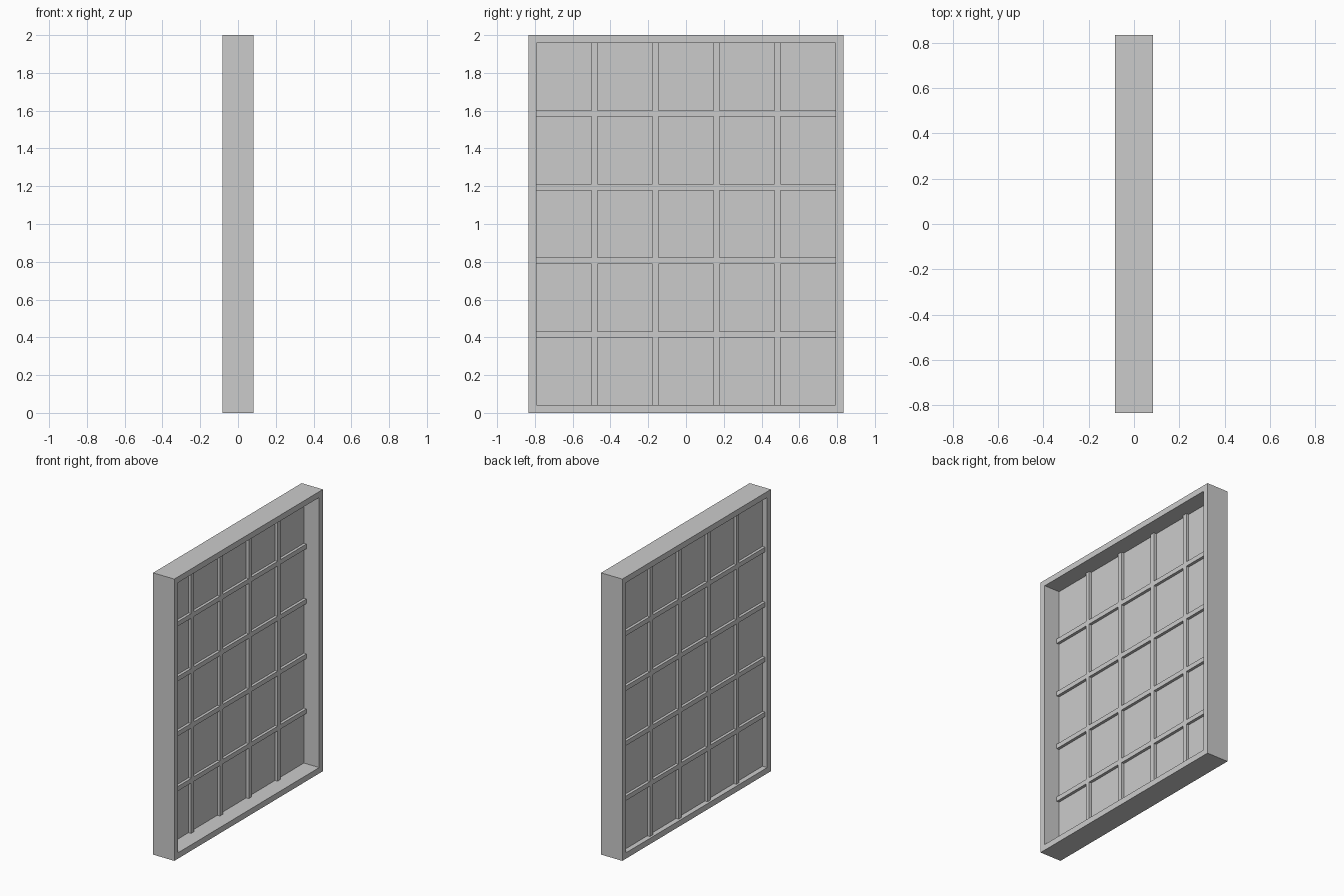
import bpy, bmesh

if "Cube" in bpy.data.objects:
    bpy.data.objects.remove(bpy.data.objects["Cube"])

HALF_DEPTH, HALF_WIDTH, HEIGHT = 0.0833, 0.8333, 2.0
RIM = 0.0415          # frame thickness
BAR, BAR_DEPTH = 0.033, 0.05
PANE_X, PANE_T = -0.042, 0.01
N = 5                 # panes each way


def finish(name, bm):
    bmesh.ops.recalc_face_normals(bm, faces=bm.faces)
    mesh = bpy.data.meshes.new(name)
    bm.to_mesh(mesh)
    bm.free()
    ob = bpy.data.objects.new(name, mesh)
    bpy.context.collection.objects.link(ob)
    return ob


def box(name, centre, size):
    bm = bmesh.new()
    bmesh.ops.create_cube(bm, size=1)
    bmesh.ops.scale(bm, vec=size, verts=bm.verts)
    ob = finish(name, bm)
    ob.location = centre
    return ob


# Outer frame: one mitred rectangular ring
bm = bmesh.new()
section = [(-HALF_DEPTH, 0), (HALF_DEPTH, 0), (HALF_DEPTH, RIM), (-HALF_DEPTH, RIM)]
rings = []
for sy, sz in [(-1, -1), (1, -1), (1, 1), (-1, 1)]:
    rings.append([bm.verts.new((x, sy * (HALF_WIDTH - t), HEIGHT / 2 + sz * (HEIGHT / 2 - t)))
                  for x, t in section])
for i in range(4):
    a, b = rings[i], rings[(i + 1) % 4]
    for j in range(4):
        k = (j + 1) % 4
        bm.faces.new((a[j], a[k], b[k], b[j]))
finish("window_frame", bm)

# Glass pane, set back in the frame
inner_w, inner_h = 2 * (HALF_WIDTH - RIM), HEIGHT - 2 * RIM
box("glass_pane", (PANE_X, 0, HEIGHT / 2), (PANE_T, inner_w, inner_h))

# Glazing bars: full-height uprights, crossbars cut between them
pane_w = (inner_w - (N - 1) * BAR) / N
pane_h = (inner_h - (N - 1) * BAR) / N
for i in range(1, N):
    y = -inner_w / 2 + i * (pane_w + BAR) - BAR / 2
    box(f"upright_bar_{i}", (PANE_X, y, HEIGHT / 2), (BAR_DEPTH, BAR, inner_h))
    z = RIM + i * (pane_h + BAR) - BAR / 2
    for j in range(N):
        y = -inner_w / 2 + j * (pane_w + BAR) + pane_w / 2
        box(f"cross_bar_{i}_{j + 1}", (PANE_X, y, z), (BAR_DEPTH, pane_w, BAR))
